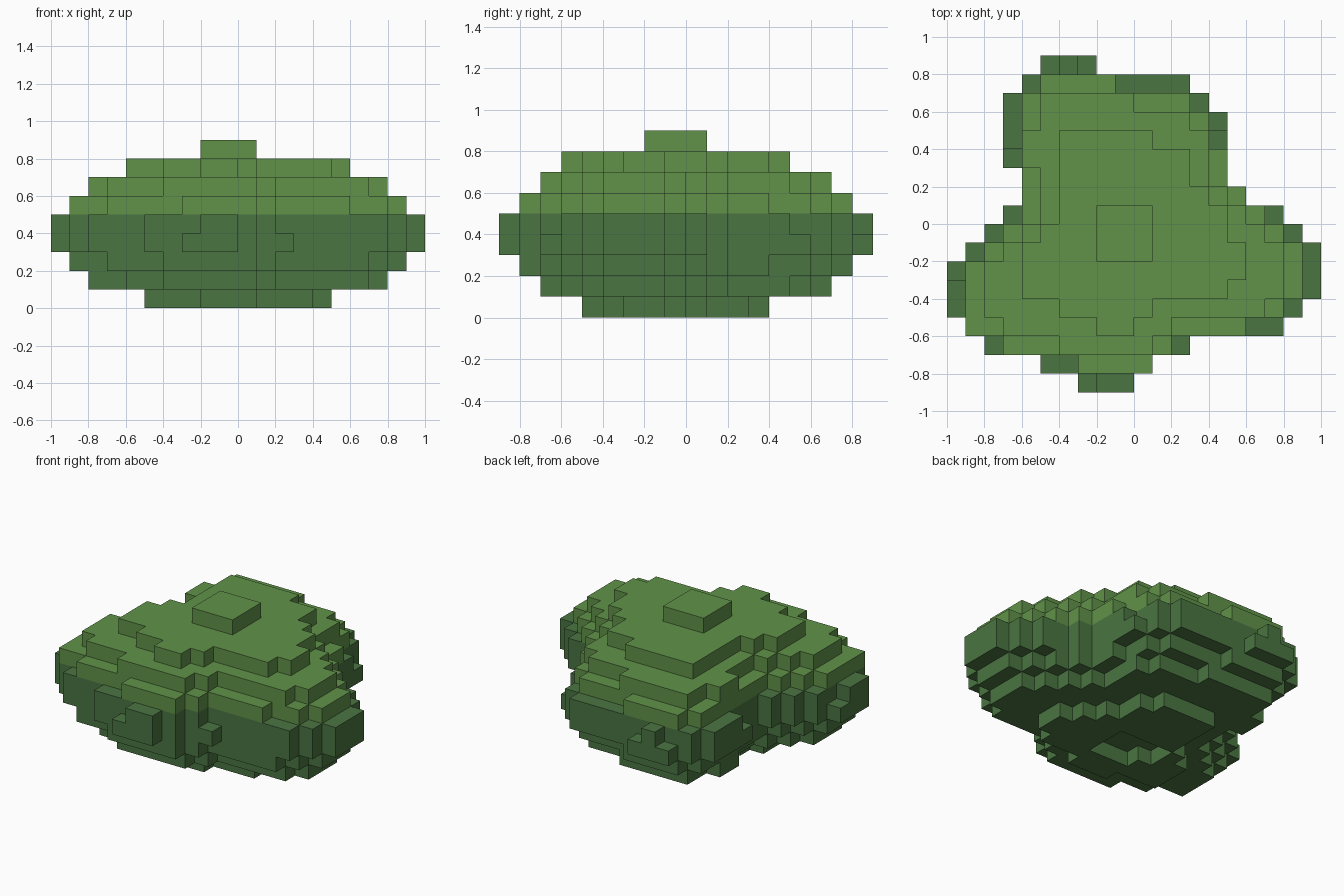
import bpy, bmesh
from mathutils import Vector

cube = bpy.data.objects.get("Cube")
if cube:
    bpy.data.objects.remove(cube, do_unlink=True)

S = 0.1  # size of one block


def material(name, rgb):
    m = bpy.data.materials.new(name)
    m.use_nodes = True
    m.diffuse_color = (*rgb, 1)
    m.node_tree.nodes["Principled BSDF"].inputs["Base Color"].default_value = (*rgb, 1)
    return m


def rows(y0, spans):
    """Cells of one layer: an x span for each row, from row y0 towards the back."""
    return {(x, y0 + i) for i, (a, b) in enumerate(spans) for x in range(a, b)}


def rect(x0, x1, y0, y1):
    return {(x, y) for x in range(x0, x1) for y in range(y0, y1)}


# Widest layer of the bush
widest = rows(-9, [(-3, 0), (-5, 1), (-8, 3), (-9, 8), (-10, 9), (-10, 10),
                   (-10, 10), (-9, 10), (-8, 9), (-7, 8), (-6, 6), (-6, 5),
                   (-7, 5), (-7, 5), (-7, 5), (-7, 4), (-6, 3), (-5, -2)])
# Stray blocks that are only one block high
stubs = {(-3, -9), (2, -7), (-10, -3), (-7, 3), (4, 5), (-5, 8), (-3, 8)}

# Shoulder layer, next one in
shoulder = rows(-8, [(-3, 1), (-7, 2), (-9, 6), (-9, 8), (-9, 9), (-9, 9),
                     (-8, 9), (-7, 8), (-6, 7), (-6, 6), (-6, 5), (-6, 5),
                     (-6, 4), (-6, 4), (-6, 3), (-5, -1)])
under_shoulder = (shoulder | {(6, -6), (-4, -8)}) - {(-9, -6), (-8, -6)}

# Terrace layer, second one in
terrace = rows(-7, [(-4, 1), (-7, 2), (-8, 7), (-8, 8), (-8, 8), (-7, 8),
                    (-6, 7), (-5, 6), (-5, 5), (-5, 4), (-6, 4), (-6, 4),
                    (-5, 3), (-5, 0)])
under_terrace = terrace - {(-7, -6)}

# Crown and the hollow foot
crown = rows(-6, [(-2, 0), (-4, 1), (-6, 5), (-6, 6), (-6, 6), (-5, 5),
                  (-4, 5), (-4, 4), (-4, 3), (-4, 3), (-4, 1)])
foot = rows(-5, [(-2, 1), (-5, 4), (-5, 5), (-5, 5), (-4, 4), (-3, 3),
                 (-3, 2), (-3, 2), (-3, 1)]) - (rect(-3, 1, -3, 0) - {(-3, -3)})
tip = rect(-2, 1, -2, 1)

layers = [foot, under_terrace, under_shoulder, widest, widest - stubs,
          shoulder, terrace, crown, tip]
cells = {(x, y, z) for z, layer in enumerate(layers) for x, y in layer}


def block_shell(name, z_from, z_to, mat):
    """Outer faces of the blocks between two heights, merged where flat."""
    bm = bmesh.new()
    for c in sorted(cells):
        if not z_from <= c[2] < z_to:
            continue
        for axis in range(3):
            for side in (0, 1):
                n = list(c)
                n[axis] += 2 * side - 1
                if tuple(n) in cells:
                    continue
                u, v = (axis + 1) % 3, (axis + 2) % 3
                corners = [(0, 0), (1, 0), (1, 1), (0, 1)]
                if not side:
                    corners.reverse()
                pts = []
                for i, j in corners:
                    p = Vector(c)
                    p[axis] += side
                    p[u] += i
                    p[v] += j
                    pts.append(bm.verts.new(p * S))
                bm.faces.new(pts)
    bmesh.ops.remove_doubles(bm, verts=bm.verts[:], dist=0.001)
    bmesh.ops.dissolve_limit(bm, angle_limit=0.01, verts=bm.verts[:], edges=bm.edges[:])
    me = bpy.data.meshes.new(name)
    bm.to_mesh(me)
    bm.free()
    me.materials.append(mat)
    ob = bpy.data.objects.new(name, me)
    bpy.context.collection.objects.link(ob)
    return ob


# Dark lower half and light upper half
block_shell("lower_foliage", 0, 5, material("dark green", (0.069, 0.178, 0.054)))
block_shell("upper_foliage", 5, 9, material("light green", (0.119, 0.288, 0.067)))
